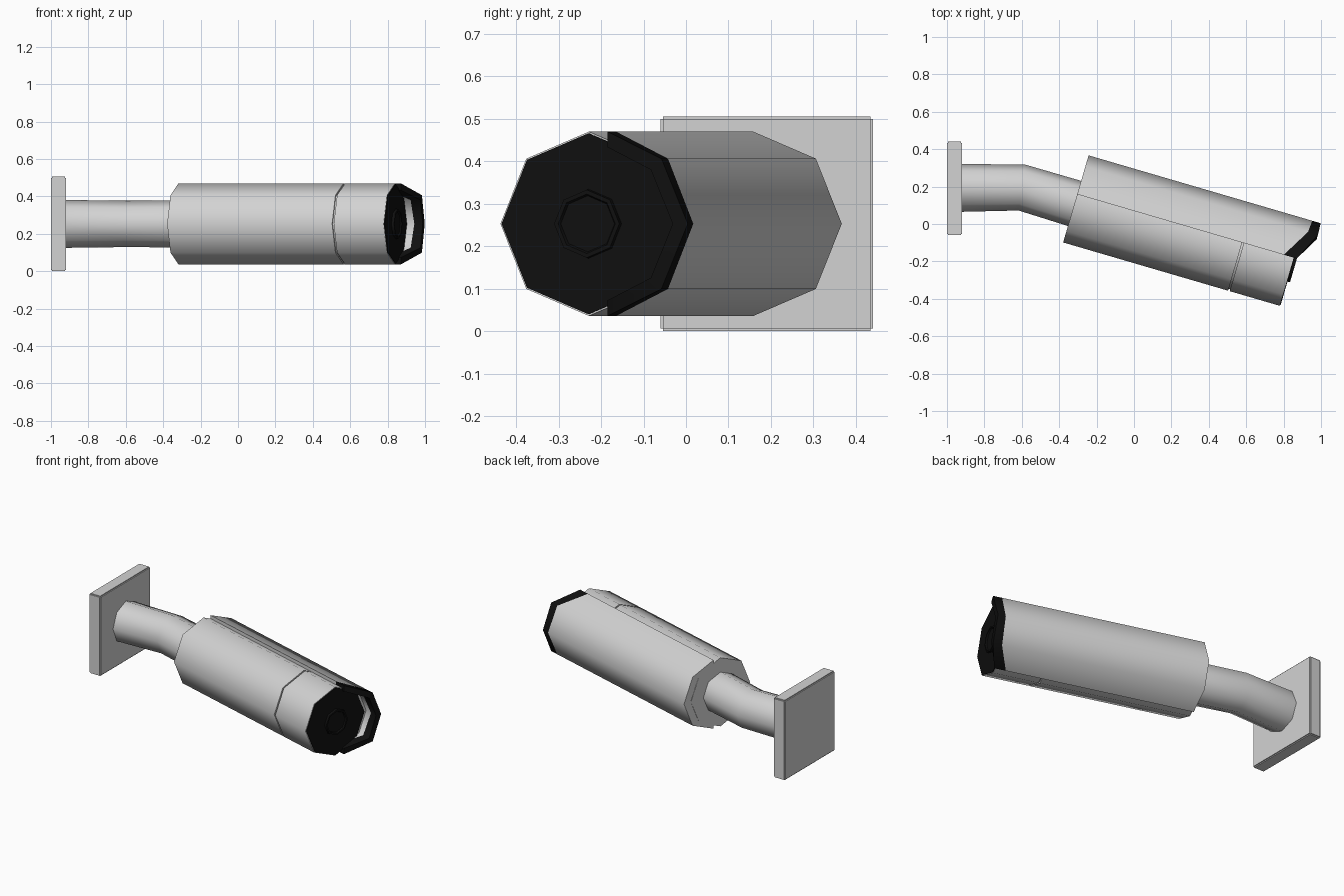
import bpy, bmesh, math
from mathutils import Matrix, Vector

if "Cube" in bpy.data.objects:
    bpy.data.objects.remove(bpy.data.objects["Cube"])

AXIS_Z = 0.253
TILT = math.radians(-16.3)
# body space: x runs along the barrel, y towards the hood
BODY = Matrix.Translation((0, 0, AXIS_Z)) @ Matrix.Rotation(TILT, 4, 'Z')


def material(name, value, rough):
    m = bpy.data.materials.new(name)
    m.use_nodes = True
    m.diffuse_color = (value, value, value, 1)
    node = m.node_tree.nodes["Principled BSDF"]
    node.inputs["Base Color"].default_value = (value, value, value, 1)
    node.inputs["Roughness"].default_value = rough
    return m


WHITE = material("white_casing", 0.65, 0.5)
BLACK = material("black_trim", 0.005, 0.5)


def finish(bm, name, mats, matrix=BODY, angle=50):
    bmesh.ops.recalc_face_normals(bm, faces=bm.faces)
    mesh = bpy.data.meshes.new(name)
    bm.to_mesh(mesh)
    bm.free()
    for m in mats:
        mesh.materials.append(m)
    obj = bpy.data.objects.new(name, mesh)
    bpy.context.collection.objects.link(obj)
    obj.matrix_world = matrix
    bpy.ops.object.select_all(action='DESELECT')
    obj.select_set(True)
    bpy.context.view_layer.objects.active = obj
    bpy.ops.object.shade_smooth_by_angle(angle=math.radians(angle))
    return obj


def octagon(center, radius, yaw=0.0):
    """Eight points around an axis that lies flat at the given yaw."""
    side = Vector((-math.sin(yaw), math.cos(yaw), 0))
    up = Vector((0, 0, 1))
    return [Vector(center) + radius * (math.cos(a) * side + math.sin(a) * up)
            for a in (i * math.pi / 4 for i in range(8))]


def loft(rings, name, mat, matrix=BODY):
    """Skin closed rings and cap both ends."""
    bm = bmesh.new()
    loops = [[bm.verts.new(p) for p in ring] for ring in rings]
    n = len(loops[0])
    for a, b in zip(loops, loops[1:]):
        for i in range(n):
            j = (i + 1) % n
            bm.faces.new((a[i], a[j], b[j], b[i]))
    bm.faces.new(loops[0])
    bm.faces.new(loops[-1])
    return finish(bm, name, [mat], matrix)


def turned(profile, name, mat):
    return loft([octagon((u, 0.016, 0), r) for u, r in profile], name, mat)


# Wall plate
bm = bmesh.new()
bmesh.ops.create_cube(bm, size=1, matrix=Matrix.Diagonal((0.08, 0.5, 0.505, 1)))
bmesh.ops.bevel(bm, geom=bm.edges[:], offset=0.006, segments=2, affect='EDGES')
finish(bm, "wall_plate", [WHITE], Matrix.Translation((-0.96, 0.19, AXIS_Z)))

# Bent arm from the plate into the barrel
end = Matrix.Rotation(TILT, 3, 'Z') @ Vector((-0.3, 0.016, 0))
loft([octagon((-0.93, 0.193, 0), 0.128),
      octagon((-0.6, 0.195, 0), 0.124, TILT / 2),
      octagon(end, 0.126, TILT)],
     "arm", WHITE, Matrix.Translation((0, 0, AXIS_Z)))

# Barrel with a groove between its two sections
R = 0.217
turned([(-0.336, R), (0.583, R), (0.583, 0.207), (0.592, 0.207),
        (0.592, R), (0.87, R)], "barrel", WHITE)

# Black front face and lens
turned([(0.866, 0.213), (0.874, 0.213)], "front_face", BLACK)
turned([(0.87, 0.082), (0.888, 0.08), (0.888, 0.07), (0.88, 0.066)],
       "lens", BLACK)

# Hood: half-octagon shell with a slanted black rim
SEAM = 0.067
half = [(R * math.sin(a), R * math.cos(a))
        for a in (i * math.pi / 4 for i in range(5))]


def hood_ring(stations, scale):
    us = stations + stations[-2::-1]
    return [Vector((u, SEAM + y * scale, z * scale))
            for u, (y, z) in zip(us, half)]


back = [-0.336] * 3
trim = [0.815, 0.905, 0.91]
tip = [0.887, 0.96, 0.957]
inner = 0.83
bm = bmesh.new()
rings = [[bm.verts.new(p) for p in hood_ring(s, k)] for s, k in
         ((back, 1), (trim, 1), (tip, 1), (tip, inner), (trim, inner), (back, inner))]
for r, a in enumerate(rings):
    b = rings[(r + 1) % len(rings)]
    for i in range(4):
        face = bm.faces.new((a[i], a[i + 1], b[i + 1], b[i]))
        face.material_index = int(r in (1, 2, 3))
for i in (0, 4):
    for q, dark in (((0, 1, 4, 5), 0), ((1, 2, 3, 4), 1)):
        bm.faces.new([rings[k][i] for k in q]).material_index = dark
finish(bm, "hood", [WHITE, BLACK])

# Filler between barrel and hood
loft([hood_ring([u] * 3, 0.9) for u in (-0.334, 0.866)], "hood_liner", WHITE)
